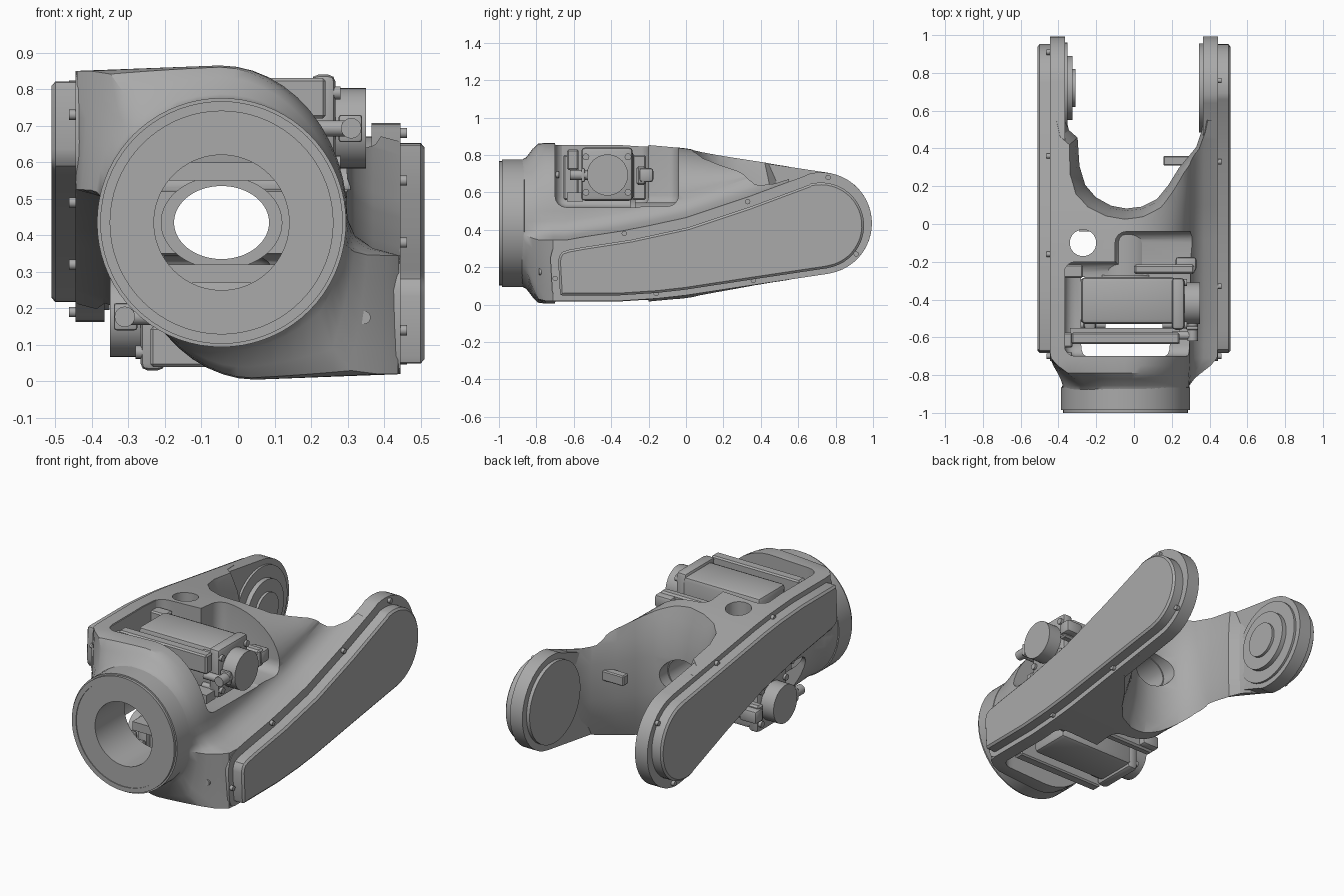
import bpy, bmesh, math
from mathutils import Matrix, Vector

if "Cube" in bpy.data.objects:
    bpy.data.objects.remove(bpy.data.objects["Cube"])

MID = 0.435                      # height of the long axis
RING = (-0.045, MID)             # wrist ring centre in x, z
COLOUR = (0.40, 0.40, 0.40, 1)
grey = bpy.data.materials.new("cast_grey")
grey.use_nodes = True
grey.diffuse_color = COLOUR
grey.node_tree.nodes["Principled BSDF"].inputs["Base Color"].default_value = COLOUR
HALF_TURN = (Matrix.Translation((0, 0, MID)) @ Matrix.Rotation(math.pi, 4, 'Y')
             @ Matrix.Translation((0, 0, -MID)))


def finish(name, bm):
    bmesh.ops.recalc_face_normals(bm, faces=bm.faces)
    me = bpy.data.meshes.new(name)
    bm.to_mesh(me)
    bm.free()
    me.materials.append(grey)
    me.shade_smooth()
    me.set_sharp_from_angle(angle=math.radians(32))
    ob = bpy.data.objects.new(name, me)
    bpy.context.collection.objects.link(ob)
    return ob


def twin(ob, name):
    """Copy a part half a turn about the long axis."""
    me = ob.data.copy()
    me.transform(HALF_TURN)
    other = bpy.data.objects.new(name, me)
    bpy.context.collection.objects.link(other)
    return other


def box(name, lo, hi, bevel=0.0, segments=3):
    bm = bmesh.new()
    lo, hi = Vector(lo), Vector(hi)
    bmesh.ops.create_cube(bm, size=1)
    bmesh.ops.scale(bm, vec=hi - lo, verts=bm.verts)
    bmesh.ops.translate(bm, vec=(lo + hi) / 2, verts=bm.verts)
    if bevel:
        bmesh.ops.bevel(bm, geom=bm.edges[:], offset=bevel, segments=segments,
                        profile=0.5, affect='EDGES')
    return finish(name, bm)


def cyl(name, a, b, r, scale=(1, 1, 1), sides=40):
    a, b = Vector(a), Vector(b)
    bm = bmesh.new()
    bmesh.ops.create_cone(bm, cap_ends=True, segments=sides, radius1=r, radius2=r,
                          depth=(b - a).length)
    rot = (b - a).to_track_quat('Z', 'Y').to_matrix().to_4x4()
    m = Matrix.Translation((a + b) / 2) @ Matrix.Diagonal((*scale, 1)) @ rot
    bmesh.ops.transform(bm, matrix=m, verts=bm.verts)
    return finish(name, bm)


def skin(name, rings, closed):
    """Bridge equal rings of points; join the ends or cap them."""
    bm = bmesh.new()
    rows = [[bm.verts.new(p) for p in ring] for ring in rings]
    n = len(rows[0])
    pairs = list(zip(rows, rows[1:])) + ([(rows[-1], rows[0])] if closed else [])
    for p, q in pairs:
        for i in range(n):
            j = (i + 1) % n
            bm.faces.new((p[i], p[j], q[j], q[i]))
    if not closed:
        bm.faces.new(rows[0])
        bm.faces.new(rows[-1])
    return finish(name, bm)


def lathe(name, profile, sx=1.0, sides=72):
    """Turn a closed (radius, y) profile about the wrist axis."""
    angles = [2 * math.pi * i / sides for i in range(sides)]
    return skin(name, [[(RING[0] + sx * r * math.cos(a), y, MID + r * math.sin(a))
                        for a in angles] for r, y in profile], True)


def cut(ob, cutters):
    for c in cutters:
        c.hide_render = True
        mod = ob.modifiers.new("cut", 'BOOLEAN')
        mod.operation, mod.solver, mod.object = 'DIFFERENCE', 'EXACT', c
    bpy.context.view_layer.update()
    me = bpy.data.meshes.new_from_object(ob.evaluated_get(
        bpy.context.evaluated_depsgraph_get()))
    ob.modifiers.clear()
    ob.data = me
    me.shade_smooth()
    me.set_sharp_from_angle(angle=math.radians(32))
    for c in cutters:
        bpy.data.objects.remove(c)


# Side outline of one arm: lower edge, round rear end, upper edge
LOWER = [(-0.67, 0.02), (-0.35, 0.02), (-0.15, 0.033), (0, 0.05), (0.36, 0.105), (0.76, 0.165)]
UPPER = [(-0.64, 0.345), (-0.56, 0.36), (-0.3, 0.40), (0, 0.465), (0.33, 0.575), (0.64, 0.69)]


def along(table, y):
    if y <= table[0][0]:
        return table[0][1]
    for (a, p), (b, q) in zip(table, table[1:]):
        if y <= b:
            return p + (q - p) * (y - a) / (b - a)
    return table[-1][1]


# Main casting: S-shaped sections that run from the wrist ring into the arms
def section(y, kx=1.0, kz=1.0):
    top = 2 * MID - along(LOWER, y)
    right = along(UPPER, y)
    m = min(right + 0.1, top - 0.03)
    half = [(-0.445, right_z) for right_z in
            [2 * MID - right + (top - 2 * MID + right) * i / 5 for i in range(1, 6)]]
    half += [(-0.445 + 0.395 * i / 5, top + 0.003 * i) for i in range(1, 5)]
    for i in range(13):
        a = math.pi / 2 * (1 - i / 12)
        half.append((-0.05 + 0.35 * math.cos(a), m + (top + 0.015 - m) * math.sin(a)))
    half += [(0.32, m - 0.045), (0.37, right + 0.02), (0.445, right)]
    pts = []
    for x, z in half + [(-x, 2 * MID - z) for x, z in half]:
        d = Vector((x - RING[0], z - MID)).normalized() * 0.338
        cx, cz = RING[0] + d.x, MID + d.y
        pts.append((cx + (x - cx) * kx, y, cz + (z - cz) * kz))
    return pts


front = [(-0.97, 0, 0), (-0.88, 0, 0), (-0.855, 0.04, 0.15), (-0.82, 0.2, 0.65),
         (-0.79, 0.42, 0.95), (-0.75, 0.75, 1), (-0.71, 0.97, 1)]
rings = [section(*f) for f in front]
rings += [section(y) for y in (-0.64, -0.5, -0.35, -0.2, -0.08, 0, 0.1, 0.2, 0.33, 0.45, 0.55)]
body = skin("main_casting", rings, False)

# The gap between the arms is narrowest at mid height and flares up and down
fork = [(-0.37, 1.2), (-0.365, 0.6), (-0.34, 0.5), (-0.295, 0.46), (-0.285, 0.31), (-0.255, 0.21),
        (-0.2, 0.145), (-0.12, 0.1), (-0.04, 0.085), (0.04, 0.095), (0.12, 0.135), (0.18, 0.21),
        (0.235, 0.3), (0.325, 0.41), (0.355, 0.5), (0.365, 0.6), (0.37, 1.2)]
flares = [(-0.2, 1.3), (0.03, 1), (0.12, 0.6), (0.22, 0.25), (0.33, 0.05)]
flares += [(2 * MID - z, k) for z, k in flares[::-1]]
gap = skin("fork_cutter", [[(x * (1 + 0.25 * k), y - 0.062 * k, z) for x, y in fork]
                           for z, k in flares], False)
pocket = box("pocket_cutter", (-0.37, -0.70, 0.52), (0.6, -0.2, 1.1), 0.06, 4)
recess = box("recess_cutter", (-0.1, -0.4, 0.525), (0.42, -0.04, 1.1), 0.06, 4)
cut(body, [
    gap, pocket, twin(pocket, "pocket_cutter_b"), recess, twin(recess, "recess_cutter_b"),
    cyl("hole_cutter", (-0.27, -0.1, 0.25), (-0.27, -0.1, 1.1), 0.07),
    cyl("hollow_cutter", (RING[0], -0.72, MID), (RING[0], -0.28, MID), 0.25),
    cyl("wrist_cutter", (RING[0], -1.1, MID), (RING[0], -0.6, MID), 0.186, sides=72),
    cyl("bore_cutter", (RING[0], -0.4, MID), (RING[0], 0.3, MID), 0.105, (1.3, 1, 1), 64)])

# Wrist ring and the oval cable tube
lathe("wrist_ring", [(0.185, -0.995), (0.305, -0.995), (0.305, -1.0), (0.332, -1.0), (0.332, -0.985),
                     (0.341, -0.985), (0.341, -0.865), (0.185, -0.83)])
lathe("cable_tube", [(0.1, -0.3), (0.128, -0.3), (0.128, -0.27), (0.112, -0.27),
                     (0.112, 0.04), (0.1, 0.04)], 1.3)

# Arm plate with its raised cover
bm = bmesh.new()
outline = list(LOWER)
for i in range(25):
    a = math.radians(-80 + 185 * i / 24)
    outline.append((0.722 + 0.272 * math.cos(a), MID + 0.272 * math.sin(a)))
outline += UPPER[::-1]
outline += [(-0.69, 0.325), (-0.715, 0.29), (-0.725, 0.25), (-0.715, 0.07), (-0.70, 0.035)]
face = bm.faces.new([bm.verts.new((0.365, y, z)) for y, z in outline])


def raise_face(f, dx):
    new = bmesh.ops.extrude_face_region(bm, geom=[f])["geom"]
    bmesh.ops.translate(bm, vec=(dx, 0, 0), verts=[v for v in new if isinstance(v, bmesh.types.BMVert)])
    return [g for g in new if isinstance(g, bmesh.types.BMFace)][0]


face = raise_face(face, 0.08)
bmesh.ops.inset_region(bm, faces=[face], thickness=0.042)
bmesh.ops.translate(bm, vec=(0, 0, -0.012), verts=face.verts)
face = raise_face(face, 0.055)
bmesh.ops.inset_region(bm, faces=[face], thickness=0.012)
bmesh.ops.translate(bm, vec=(0.01, 0, 0), verts=face.verts)
arm = finish("left_arm_cover", bm)
twin(arm, "right_arm_cover")

# Cover bolts and the round lugs on the front
for i, (y, z) in enumerate([(0.76, 0.68), (0.33, 0.55), (-0.33, 0.38), (-0.7, 0.14),
                            (-0.16, 0.06), (0.36, 0.13), (0.91, 0.27)]):
    bolt = cyl(f"left_bolt_{i}", (0.43, y, z), (0.463, y, z), 0.014, sides=12)
    twin(bolt, f"right_bolt_{i}")
lug = cyl("left_front_lug", (0.345, -0.785, 0.175), (0.345, -0.68, 0.175), 0.018, sides=20)
twin(lug, "right_front_lug")

# Pivot discs inside the fork
cyl("left_pivot_disc", (0.345, 0.72, MID), (0.38, 0.72, MID), 0.235, sides=64)
for r, x in ((0.24, -0.352), (0.17, -0.325), (0.10, -0.31)):
    cyl("right_pivot_disc", (x, 0.72, MID), (-0.38, 0.72, MID), r, sides=56)
box("stop_block", (0.155, 0.31, 0.44), (0.30, 0.36, 0.50), 0.006, 1)

# Motor assembly, repeated half a turn round
parts = [
    box("motor_body", (-0.28, -0.53, 0.555), (0.22, -0.28, 0.825), 0.025, 2),
    box("motor_flange", (0.2, -0.56, 0.555), (0.267, -0.285, 0.84), 0.02, 2),
    box("front_mount", (-0.375, -0.655, 0.56), (-0.325, -0.575, 0.80), 0.008, 1),
    box("rear_mount", (-0.375, -0.285, 0.56), (-0.27, -0.215, 0.80), 0.008, 1),
    cyl("motor_cap", (0.26, -0.42, 0.693), (0.35, -0.42, 0.693), 0.11),
    box("front_rail", (-0.34, -0.635, 0.55), (0.24, -0.55, 0.60)),
    box("front_bracket", (-0.33, -0.635, 0.72), (0.24, -0.575, 0.83), 0.008, 1),
    box("rear_bracket", (0.0, -0.265, 0.64), (0.32, -0.215, 0.74), 0.01, 1),
    box("rear_plug", (0.22, -0.25, 0.655), (0.33, -0.175, 0.73), 0.015, 2),
    cyl("plug_pipe", (0.2, -0.59, 0.693), (0.31, -0.59, 0.693), 0.022, sides=20),
    cyl("plug_elbow", (0.31, -0.62, 0.693), (0.31, -0.52, 0.693), 0.028, sides=20),
    box("plug_plate", (0.275, -0.56, 0.655), (0.34, -0.54, 0.73), 0.008, 2)]
for z in (0.6, 0.79):
    for y in (-0.535, -0.31):
        parts.append(cyl("motor_screw", (0.15, y, z), (0.28, y, z), 0.018, sides=16))
for part in parts:
    twin(part, "lower_" + part.name)
